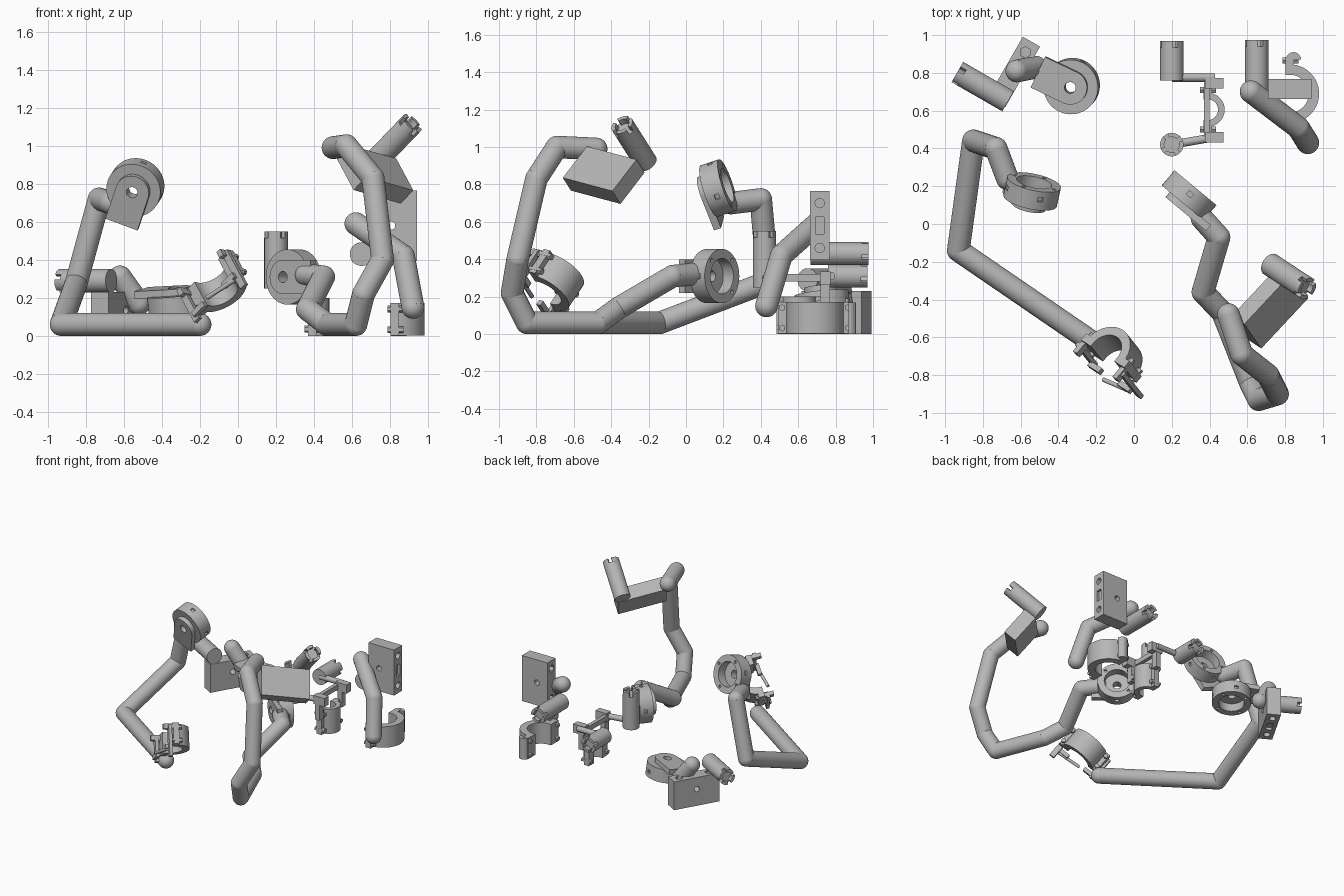
import bpy, bmesh
from math import cos, sin, pi, radians
from mathutils import Vector, Matrix

if "Cube" in bpy.data.objects:
    bpy.data.objects.remove(bpy.data.objects["Cube"])

GREY = (0.47, 0.47, 0.47, 1)
mat = bpy.data.materials.new("plain grey")
mat.use_nodes = True
mat.diffuse_color = GREY
mat.node_tree.nodes["Principled BSDF"].inputs["Base Color"].default_value = GREY


def frame(origin, z, x):
    """Placement whose local z is given and whose local x lies close to x."""
    z = Vector(z).normalized()
    x = Vector(x)
    x = (x - z * x.dot(z)).normalized()
    m = Matrix((x, z.cross(x), z)).transposed().to_4x4()
    m.translation = Vector(origin)
    return m


def finish(name, bm, m=Matrix()):
    bm.transform(m)
    bmesh.ops.recalc_face_normals(bm, faces=bm.faces[:])
    mesh = bpy.data.meshes.new(name)
    bm.to_mesh(mesh)
    bm.free()
    mesh.materials.append(mat)
    obj = bpy.data.objects.new(name, mesh)
    bpy.context.collection.objects.link(obj)
    return obj


def smooth(obj):
    bpy.ops.object.select_all(action='DESELECT')
    obj.select_set(True)
    bpy.context.view_layer.objects.active = obj
    bpy.ops.object.shade_smooth_by_angle(angle=radians(35))
    return obj


def prism(bm, outline, z0, z1):
    face = bm.faces.new([bm.verts.new((x, y, z0)) for x, y in outline])
    ext = bmesh.ops.extrude_face_region(bm, geom=[face])["geom"]
    bmesh.ops.translate(bm, vec=(0, 0, z1 - z0),
                        verts=[v for v in ext if isinstance(v, bmesh.types.BMVert)])


def arc(r, a0, a1, n=20):
    return [(r * cos(a0 + (a1 - a0) * i / n), r * sin(a0 + (a1 - a0) * i / n)) for i in range(n + 1)]


def block(bm, size, at):
    bmesh.ops.create_cube(bm, size=1, matrix=Matrix.Translation(at) @ Matrix.Diagonal((*size, 1)))


def rod(bm, a, b, r, n=24):
    a, b = Vector(a), Vector(b)
    rot = (b - a).to_track_quat('Z', 'Y').to_matrix().to_4x4()
    bmesh.ops.create_cone(bm, cap_ends=True, segments=n, radius1=r, radius2=r, depth=(b - a).length,
                          matrix=Matrix.Translation((a + b) / 2) @ rot)


def cut(obj, bm, m):
    """Subtract a temporary cutter and bake the result."""
    cutter = finish("cutter", bm, m)
    cutter.hide_render = True
    mod = obj.modifiers.new("holes", 'BOOLEAN')
    mod.object, mod.operation, mod.solver = cutter, 'DIFFERENCE', 'EXACT'
    mod.use_self = True
    bpy.context.view_layer.update()
    baked = bpy.data.meshes.new_from_object(obj.evaluated_get(bpy.context.evaluated_depsgraph_get()))
    obj.modifiers.clear()
    obj.data = baked
    bpy.data.objects.remove(cutter)
    return obj


def tube(name, points, r=0.06):
    """Pipe run with rounded elbows and ends."""
    bm = bmesh.new()
    for a, b in zip(points, points[1:]):
        rod(bm, a, b, r, 32)
    for p in points:
        bmesh.ops.create_uvsphere(bm, u_segments=32, v_segments=16, radius=r, matrix=Matrix.Translation(p))
    return smooth(finish(name, bm))


def joint_ring(name, centre, axis, tab_dir):
    """Motor cup, open along its axis, with a drilled tab on its back."""
    m = frame(centre, axis, tab_dir)
    bm = bmesh.new()
    profile = [(0.03, -0.05), (0.145, -0.05), (0.145, 0.055), (0.095, 0.055), (0.095, -0.015), (0.03, -0.015)]
    vs = [bm.verts.new((r, 0, z)) for r, z in profile]
    edges = [bm.edges.new((vs[i - 1], vs[i])) for i in range(len(vs))]
    bmesh.ops.spin(bm, geom=vs + edges, cent=(0, 0, 0), axis=(0, 0, 1), angle=2 * pi, steps=48)
    bmesh.ops.remove_doubles(bm, verts=bm.verts[:], dist=0.0001)
    cup = finish(name + "_cup", bm, m)
    pockets = bmesh.new()
    for k in range(4):
        a = k * pi / 2 + pi / 4
        rod(pockets, (0.12 * cos(a), 0.12 * sin(a), 0.04), (0.12 * cos(a), 0.12 * sin(a), 0.07), 0.011, 12)
        block(pockets, (0.03, 0.03, 0.025), (0.145 * cos(a + pi / 4), 0.145 * sin(a + pi / 4), 0.01))
    smooth(cut(cup, pockets, m))
    bm = bmesh.new()
    prism(bm, arc(0.09, pi / 2, 3 * pi / 2) + [(0.19, -0.09), (0.19, 0.09)], -0.085, -0.045)
    tab = finish(name + "_tab", bm, m)
    hole = bmesh.new()
    rod(hole, (0, 0, -0.1), (0, 0, -0.03), 0.03)
    smooth(cut(tab, hole, m))


def handle(name, a, b, r=0.062):
    """Cylinder with a notched crown on its far end."""
    a, b = Vector(a), Vector(b)
    length = (b - a).length
    bm = bmesh.new()
    rod(bm, (0, 0, 0), (0, 0, length - 0.035), r, 32)
    for k in range(4):
        s = k * pi / 2 + 0.25
        prism(bm, arc(r, s, s + 1.1, 8) + arc(r * 0.65, s + 1.1, s, 8), length - 0.04, length)
    smooth(finish(name, bm, frame(a, b - a, (0.3, 0.2, 1))))


def mount(name, centre, up, along):
    """Drilled block carrying a handle on top of one end."""
    m = frame(centre, up, along)
    bm = bmesh.new()
    block(bm, (0.37, 0.105, 0.23), (0, 0, 0))
    body = finish(name + "_block", bm, m)
    holes = bmesh.new()
    for x in (-0.12, 0.12):
        rod(holes, (x, 0, -0.13), (x, 0, -0.08), 0.025, 16)
        rod(holes, (x, 0, 0.08), (x, 0, 0.13), 0.03, 6)
    rod(holes, (0, -0.07, 0.02), (0, 0.07, 0.02), 0.022, 16)
    block(holes, (0.09, 0.045, 0.04), (0, 0, -0.115))
    smooth(cut(body, holes, m))
    handle(name + "_handle", m @ Vector((-0.15, -0.05, 0.175)), m @ Vector((-0.15, 0.26, 0.175)))


def cuff(name, centre, axis, bulge, r=0.155, inner=0.1, h=0.17, flange=0.04):
    """Half sleeve with bolted flanges at both ends."""
    m = frame(centre, axis, bulge)
    bm = bmesh.new()
    prism(bm, arc(r, -pi / 2, pi / 2, 28) + arc(inner, pi / 2, -pi / 2, 28), -h / 2, h / 2)
    for s in (-1, 1):
        block(bm, (0.045, r - inner + flange, h), (0.0, s * (r + inner + flange) / 2, 0))
        for z in (-0.32 * h, 0.32 * h):
            y = s * (r + flange / 2)
            rod(bm, (-0.04, y, z), (0.045, y, z), 0.018, 6)
    smooth(finish(name, bm, m))
    return m


# Long side arm: cup, pipe and cuff
joint_ring("side_joint", (-0.54, 0.17, 0.78), (0.2, 0.92, 0.3), (-0.3, 0.35, -0.9))
tube("side_arm", [(-0.67, 0.24, 0.70), (-0.73, 0.40, 0.72), (-0.85, 0.44, 0.28),
                  (-0.93, -0.14, 0.06), (-0.2, -0.64, 0.06)])
m = cuff("side_cuff", (-0.12, -0.71, 0.28), (-0.4, 0.5, 0.75), (0.63, 0.74, -0.16), 0.145, 0.095, 0.16, 0.03)

# Clasp pieces hanging from the cuff's open side
bm = bmesh.new()
block(bm, (0.025, 0.04, 0.24), (-0.05, -0.17, -0.06))
block(bm, (0.025, 0.04, 0.2), (-0.05, 0.17, -0.03))
for s in (-1, 1):
    block(bm, (0.07, 0.03, 0.04), (-0.06, s * 0.16, 0.05))
    block(bm, (0.03, 0.09, 0.03), (-0.07, s * 0.12, -0.1))
rod(bm, (-0.07, -0.15, -0.12), (-0.1, 0.03, -0.1), 0.012, 12)
finish("cuff_clasp", bm, m)

# Tall arm: cup, pipe and handle mount
joint_ring("tall_joint", (0.29, 0.15, 0.31), (0.64, 0.77, 0), (0.77, -0.64, 0))
tube("tall_arm", [(0.36, 0.03, 0.32), (0.45, -0.07, 0.31), (0.365, -0.36, 0.14), (0.47, -0.47, 0.06),
                  (0.62, -0.85, 0.06), (0.66, -0.93, 0.22), (0.76, -0.9, 0.4), (0.71, -0.8, 0.83),
                  (0.57, -0.69, 1.0), (0.5, -0.48, 0.99)])
mount("tall_mount", (0.72, -0.44, 0.85), (-0.39, 0.56, 0.73), (-0.67, -0.72, 0.19))

# Low rear unit: mount, short pipe and flat cup
mount("rear_mount", (-0.635, 0.805, 0.115), (0, 0, 1), (0.5, 0.87, 0))
tube("rear_pipe", [(-0.62, 0.81, 0.31), (-0.52, 0.83, 0.17)])
joint_ring("rear_joint", (-0.33, 0.73, 0.17), (0.1, 0.1, -1), (-0.85, 0.4, 0))

# Upright unit: mount, bent pipe and cuff
mount("upright_mount", (0.825, 0.715, 0.58), (-1, 0, 0), (0, 0, 1))
tube("upright_pipe", [(0.62, 0.70, 0.59), (0.87, 0.51, 0.42), (0.92, 0.43, 0.15)])
cuff("upright_cuff", (0.825, 0.69, 0.087), (0, 0, 1), (1, 0, 0))
bm = bmesh.new()
prism(bm, arc(0.04, 0, pi, 10), 0, 0.17)
finish("cuff_ear", bm, frame((0.845, 0.87, 0.0), (0, 0, 1), (1, 0, 0)))

# Small linkage: two handles joined through a half sleeve
handle("link_upright_handle", (0.2, 0.42, 0.25), (0.2, 0.42, 0.55))
handle("link_flat_handle", (0.2, 0.76, 0.31), (0.2, 0.97, 0.31))
cuff("link_cuff", (0.39, 0.605, 0.1), (0, 0, 1), (1, 0, 0), 0.09, 0.055, 0.2, 0.03)
bm = bmesh.new()
rod(bm, (0.2, 0.42, 0.3), (0.43, 0.46, 0.3), 0.022)
rod(bm, (0.2, 0.775, 0.31), (0.43, 0.775, 0.31), 0.022)
for y in (0.46, 0.745):
    block(bm, (0.1, 0.055, 0.07), (0.425, y, 0.3))
    block(bm, (0.04, 0.05, 0.16), (0.41, y, 0.22))
block(bm, (0.03, 0.3, 0.04), (0.385, 0.6, 0.3))
finish("link_rods", bm)
